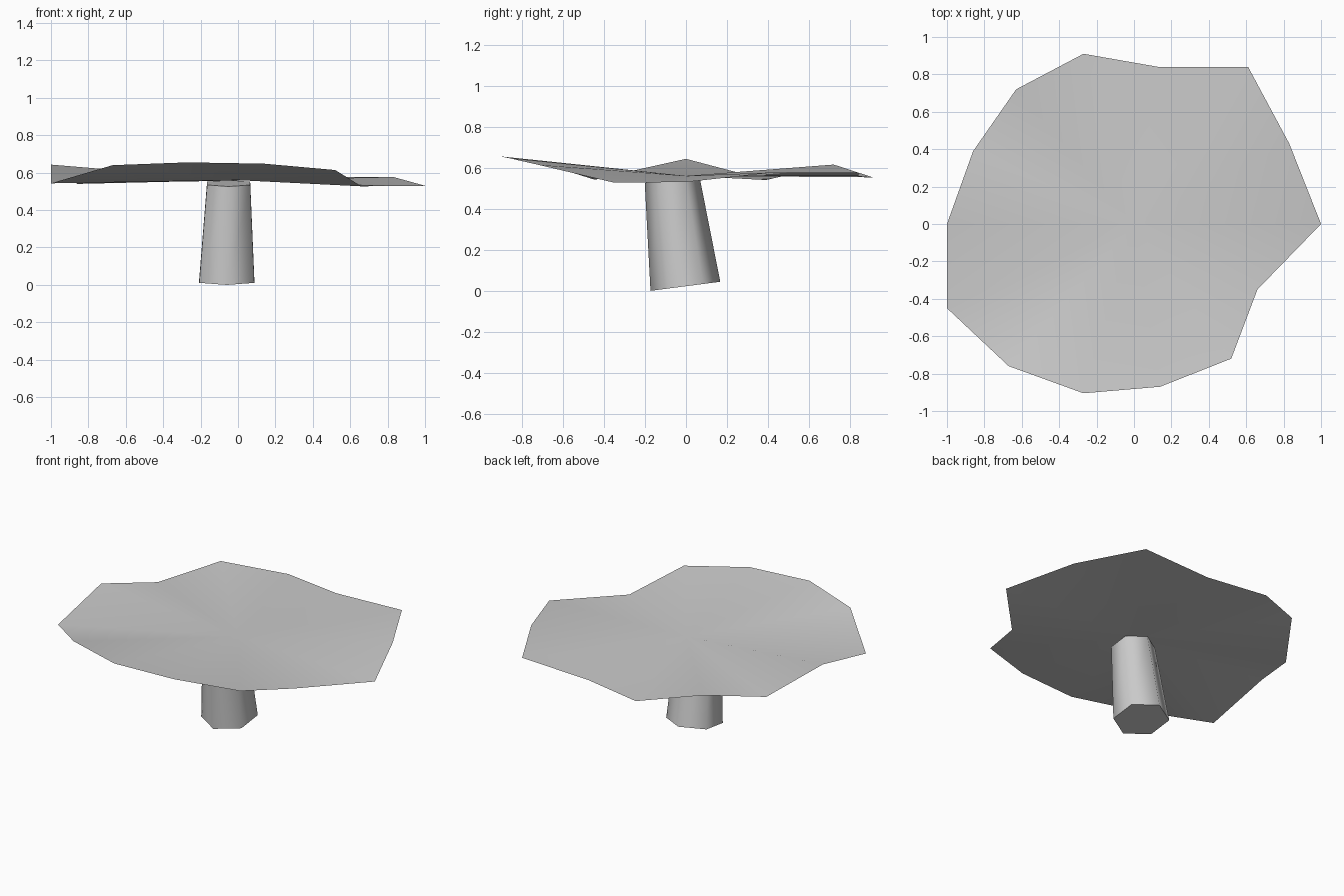
import bpy, bmesh, math
from mathutils import Vector

cube = bpy.data.objects.get("Cube")
if cube:
    bpy.data.objects.remove(cube, do_unlink=True)

# One plain grey material
grey = bpy.data.materials.new("plain grey")
grey.use_nodes = True
colour = (0.6, 0.6, 0.6, 1)
grey.diffuse_color = colour
grey.node_tree.nodes["Principled BSDF"].inputs["Base Color"].default_value = colour


def finish(name, bm):
    mesh = bpy.data.meshes.new(name)
    bm.to_mesh(mesh)
    bm.free()
    mesh.materials.append(grey)
    obj = bpy.data.objects.new(name, mesh)
    bpy.context.collection.objects.link(obj)
    bpy.ops.object.select_all(action="DESELECT")
    obj.select_set(True)
    bpy.context.view_layer.objects.active = obj
    bpy.ops.object.shade_smooth_by_angle(angle=math.radians(62))
    return obj


# Wavy canopy: a thin fan from the centre to an uneven rim
rim = [(1, 0, .53), (.83, .43, .577), (.61, .84, .577), (.13, .84, .56),
       (-.27, .91, .553), (-.63, .72, .615), (-.86, .39, .54), (-1, 0, .643),
       (-1, -.45, .543), (-.67, -.76, .64), (-.27, -.905, .655),
       (.14, -.87, .648), (.52, -.72, .614), (.66, -.35, .527)]
bm = bmesh.new()
centre = bm.verts.new((0, 0, .56))
edge = [bm.verts.new(p) for p in rim]
for a, b in zip(edge, edge[1:] + edge[:1]):
    bm.faces.new((centre, a, b))
finish("canopy", bm)

# Leaning six-sided stem, wider at the foot, ends square to its lean
SIDES, LEAN = 6, .13


def ring(bm, middle, radius):
    verts = []
    for i in range(SIDES):
        t = math.radians(30) + math.tau * i / SIDES
        x, y = radius * math.cos(t), radius * math.sin(t)
        verts.append(bm.verts.new(Vector(middle) + Vector((x, y, LEAN * y))))
    return verts


bm = bmesh.new()
foot = ring(bm, (-.06, -.003, .022), .17)
head = ring(bm, (-.05, -.068, .543), .133)
for i in range(SIDES):
    j = (i + 1) % SIDES
    bm.faces.new((foot[i], foot[j], head[j], head[i]))
bm.faces.new(foot[::-1])
bm.faces.new(head)
finish("stem", bm)
